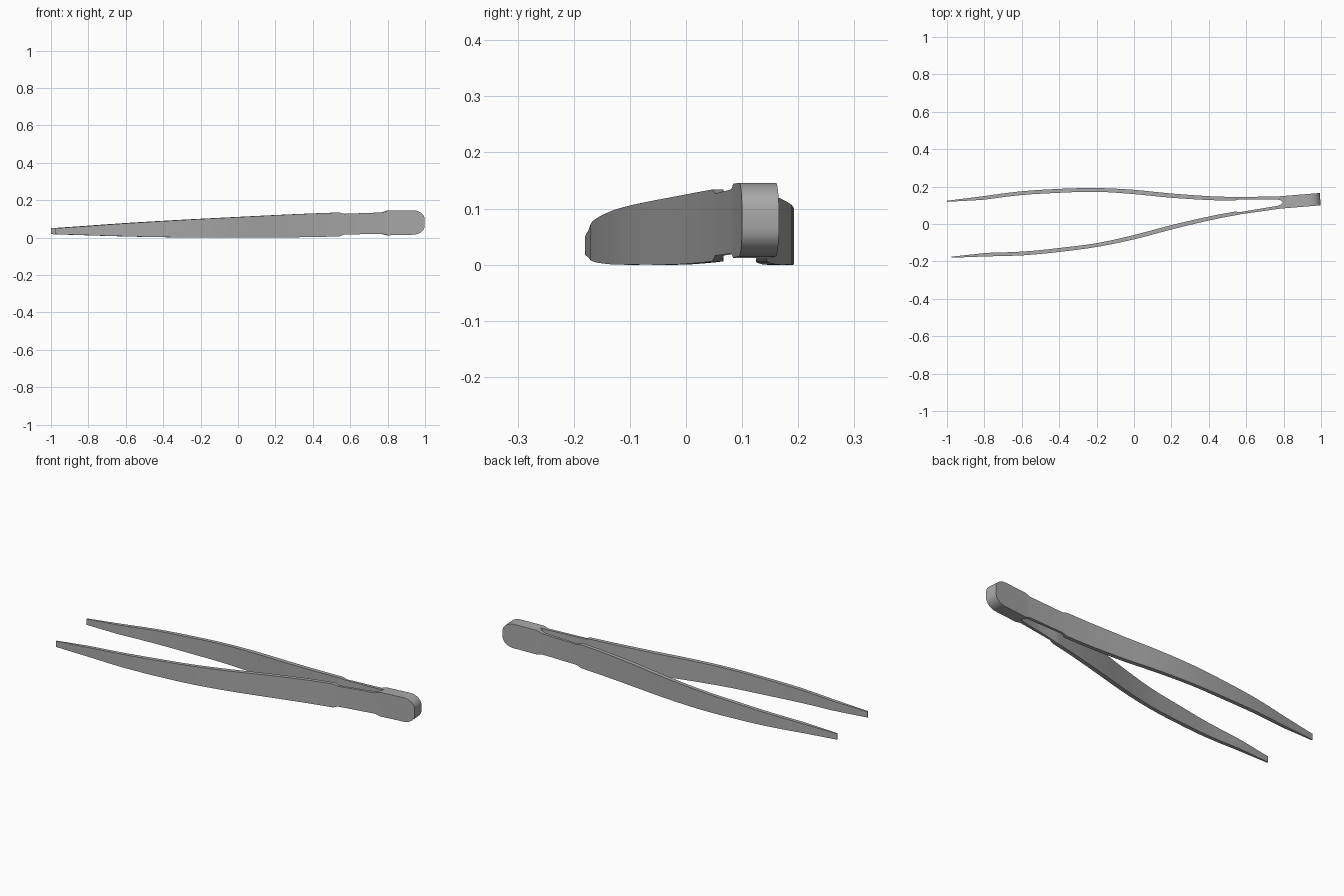
import bpy
import bmesh
import math
from mathutils import Vector, Matrix

default_cube = bpy.data.objects.get("Cube")
if default_cube:
    bpy.data.objects.remove(default_cube, do_unlink=True)

# Brushed steel, the only colour
steel = bpy.data.materials.new("steel_grey")
steel.use_nodes = True
steel_colour = (0.4, 0.4, 0.4, 1)
steel.diffuse_color = steel_colour
steel.node_tree.nodes["Principled BSDF"].inputs["Base Color"].default_value = steel_colour

# Stations along one arm: x, inner offset, outer offset, bottom, top
tip = (-0.99, 0.147, 0.153, 0.018, 0.05)
blade = [
    (-0.8, 0.142, 0.161, 0.012, 0.063),
    (-0.6, 0.151, 0.171, 0.006, 0.077),
    (-0.4, 0.147, 0.168, 0.002, 0.089),
    (-0.2, 0.137, 0.157, 0, 0.1),
    (0, 0.109, 0.132, 0, 0.11),
    (0.2, 0.073, 0.096, 0, 0.12),
    (0.4, 0.044, 0.065, 0.003, 0.129),
    (0.54, 0.029, 0.049, 0.006, 0.134),
]
neck = [
    (0.565, 0.034, 0.046, 0.016, 0.127),
    (0.77, 0.017, 0.034, 0.02, 0.134),
    (0.785, 0.012, 0.033, 0.016, 0.139),
    (0.8, 0, 0.033, 0.012, 0.144),
]


def smooth_stations(points, steps):
    """Run a smooth curve through the stations."""
    points = [Vector(p) for p in points]
    result = []
    for i in range(len(points) - 1):
        a, b = points[i], points[i + 1]
        before = points[max(i - 1, 0)]
        after = points[min(i + 2, len(points) - 1)]
        for s in range(steps):
            t = s / steps
            start, end = (b - before) / 2, (after - a) / 2
            result.append(a * (2*t**3 - 3*t**2 + 1) + start * (t**3 - 2*t**2 + t)
                          + b * (3*t**2 - 2*t**3) + end * (t**3 - t**2))
    return result + [points[-1]]


def rounded_grip(steps):
    """Closed end of the handle, with rounded corners."""
    low, high, corner, length = 0.015, 0.146, 0.05, 0.065
    stations = []
    for s in range(steps + 1):
        angle = math.pi / 2 * s / steps
        inset = corner * (1 - math.cos(angle))
        x = 0.934 + length * math.sin(angle)
        stations.append((x, 0, 0.033, low + inset, high - inset))
    return stations


stations = [tip] + smooth_stations(blade, 3) + neck + rounded_grip(8)

# The pair opens about a seam that is turned slightly from the x axis
placement = Matrix.Translation((0, 0.052, 0)) @ Matrix.Rotation(math.atan(0.081), 4, "Z")


def build_arm(name, side):
    bm = bmesh.new()
    rings = []
    for x, inner, outer, low, high in stations:
        corners = ((inner, low), (outer, low), (outer, high), (inner, high))
        rings.append([bm.verts.new(placement @ Vector((x, side * y, z))) for y, z in corners])
    for first, second in zip(rings, rings[1:]):
        for i in range(4):
            j = (i + 1) % 4
            bm.faces.new((first[i], first[j], second[j], second[i]))
    bm.faces.new(rings[0])
    bm.faces.new(rings[-1])
    bmesh.ops.recalc_face_normals(bm, faces=bm.faces)
    mesh = bpy.data.meshes.new(name)
    bm.to_mesh(mesh)
    bm.free()
    mesh.materials.append(steel)
    arm = bpy.data.objects.new(name, mesh)
    bpy.context.collection.objects.link(arm)
    bpy.ops.object.select_all(action="DESELECT")
    arm.select_set(True)
    bpy.context.view_layer.objects.active = arm
    bpy.ops.object.shade_smooth_by_angle(angle=math.radians(25))


build_arm("front_arm", -1)
build_arm("back_arm", 1)
